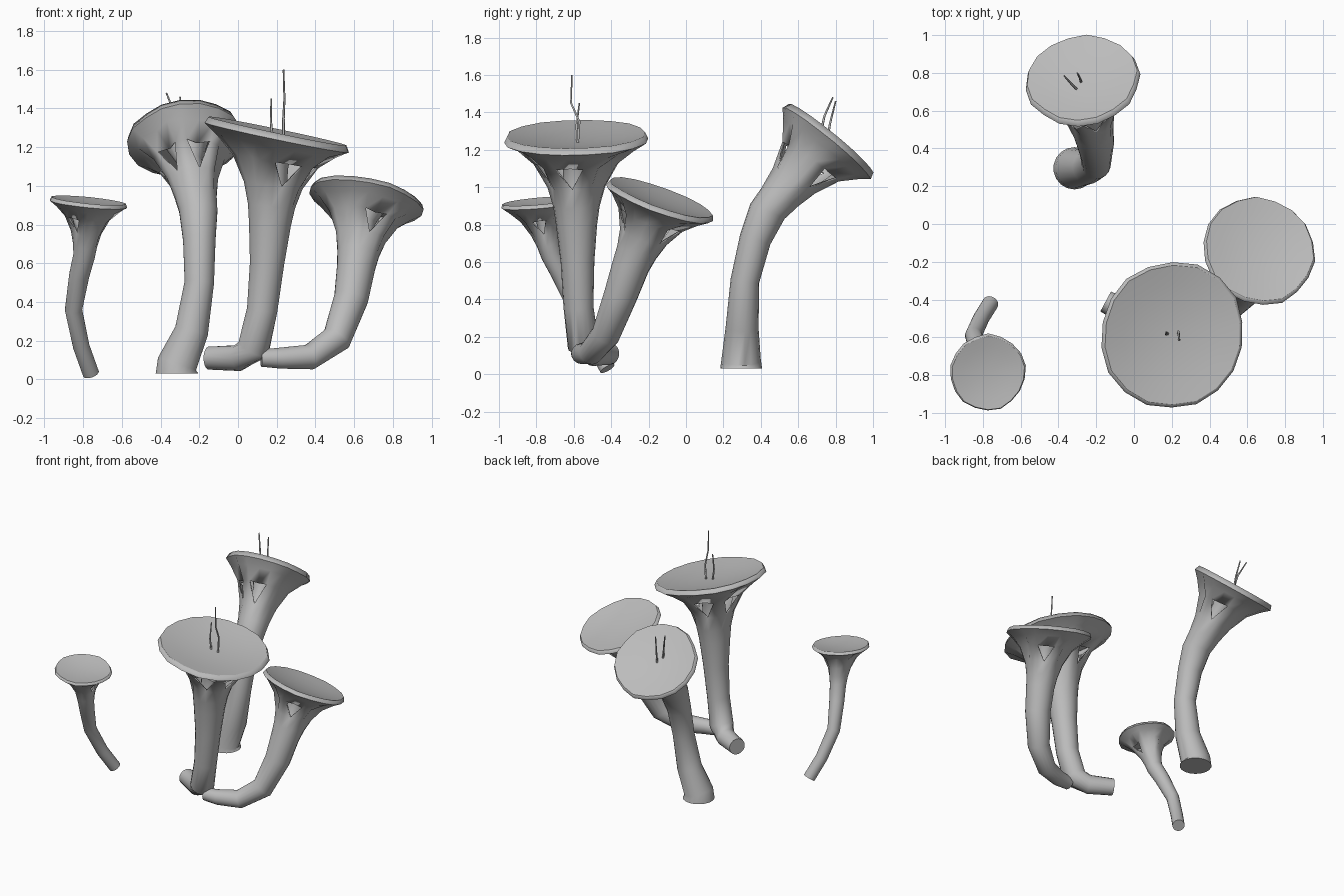
import bpy, bmesh, math, random
from mathutils import Vector

random.seed(4)
SIDES = 18

cube = bpy.data.objects.get("Cube")
if cube:
    bpy.data.objects.remove(cube, do_unlink=True)

grey = bpy.data.materials.new("mushroom grey")
grey.use_nodes = True
COLOUR = (0.5, 0.5, 0.5, 1)
grey.diffuse_color = COLOUR
grey.node_tree.nodes["Principled BSDF"].inputs["Base Color"].default_value = COLOUR

# Funnel profile: height fraction, flare fraction, depth of the grooves between ribs
FUNNEL = [(0.2, 0.05, 0), (0.42, 0.16, 0.1), (0.68, 0.42, 0.2),
          (0.84, 0.76, 0.1), (0.93, 1, 0), (1, 0.94, 0)]


def ring(bm, centre, axis, radius, scale=None):
    """Circle of vertices around an axis, with optional scale per vertex."""
    axis = axis.normalized()
    ref = Vector((0, 1, 0))
    u = (ref - axis * ref.dot(axis)).normalized()
    v = axis.cross(u)
    verts = []
    for i in range(SIDES):
        a = math.tau * i / SIDES
        r = radius * (scale(i) if scale else 1)
        verts.append(bm.verts.new(centre + (u * math.cos(a) + v * math.sin(a)) * r))
    return verts


def bridge(bm, a, b, windows=()):
    """Join two rings, leaving V-shaped openings between the chosen ribs."""
    for i in range(SIDES):
        j = (i + 1) % SIDES
        if i // 3 in windows and i % 3 < 2:
            bm.faces.new((a[i], a[j], b[i] if i % 3 == 0 else b[j]))
        else:
            bm.faces.new((a[i], a[j], b[j], b[i]))


def finish(bm, name, thickness=0):
    mesh = bpy.data.meshes.new(name)
    bm.to_mesh(mesh)
    bm.free()
    obj = bpy.data.objects.new(name, mesh)
    bpy.context.collection.objects.link(obj)
    mesh.materials.append(grey)
    if thickness:
        solid = obj.modifiers.new("wall", "SOLIDIFY")
        solid.thickness = thickness
        solid.offset = -1
    bpy.ops.object.select_all(action="DESELECT")
    obj.select_set(True)
    bpy.context.view_layer.objects.active = obj
    bpy.ops.object.shade_smooth_by_angle(angle=math.radians(50))


def mushroom(name, path, cap_centre, cap_normal, cap_radius, windows):
    points = [Vector(p[:3]) for p in path]
    radii = [p[3] for p in path]
    last = len(points) - 1
    dirs = [(points[min(i + 1, last)] - points[max(i - 1, 0)]).normalized()
            for i in range(last + 1)]
    centre, normal = Vector(cap_centre), Vector(cap_normal).normalized()
    end, end_dir, end_r = points[-1], dirs[-1], radii[-1]
    wobble = [1 + random.uniform(-0.03, 0.02) for _ in range(SIDES)]

    # Stem that spreads into a ribbed funnel with openings between the ribs
    bm = bmesh.new()
    rings = [ring(bm, p, d, r) for p, d, r in zip(points, dirs, radii)]
    bm.faces.new(rings[0][::-1])
    for t, flare, groove in FUNNEL:
        rings.append(ring(bm, end.lerp(centre, t), end_dir.lerp(normal, min(1, t * 1.1)),
                          end_r + (cap_radius - end_r) * flare,
                          lambda i: (1 - groove * (i % 3 == 1))
                          * (wobble[i] if flare > 0.7 else 1)))
    band = len(points) + 1
    for k in range(len(rings) - 1):
        bridge(bm, rings[k], rings[k + 1], windows if k == band else ())
    finish(bm, name + "_stem", 0.014)

    # Inner core seen through the openings
    bm = bmesh.new()
    rings = [ring(bm, end.lerp(centre, t), end_dir.lerp(normal, t), end_r * s)
             for t, s in ((0.1, 0.8), (0.4, 0.65), (0.65, 0.65), (0.88, 1.1))]
    for a, b in zip(rings, rings[1:]):
        bridge(bm, a, b)
    finish(bm, name + "_core")

    # Shallow dished cap
    bm = bmesh.new()
    rim = end_r + (cap_radius - end_r) * FUNNEL[-1][1]
    rings = [ring(bm, centre - normal * rim * drop, normal, rim * s, lambda i: wobble[i])
             for s, drop in ((1, 0), (0.72, 0.05), (0.35, 0.09))]
    for a, b in zip(rings, rings[1:]):
        bridge(bm, a, b)
    hub = bm.verts.new(centre - normal * rim * 0.1)
    for i in range(SIDES):
        bm.faces.new((rings[-1][i], rings[-1][(i + 1) % SIDES], hub))
    finish(bm, name + "_cap")


def thread(name, points):
    curve = bpy.data.curves.new(name, "CURVE")
    curve.dimensions = "3D"
    curve.bevel_depth = 0.007
    curve.bevel_resolution = 1
    curve.use_fill_caps = True
    spline = curve.splines.new("POLY")
    spline.points.add(len(points) - 1)
    for i, (sp, p) in enumerate(zip(spline.points, points)):
        sp.co = (*p, 1)
        sp.radius = 1.1 - 0.5 * i / (len(points) - 1)
    curve.materials.append(grey)
    bpy.context.collection.objects.link(bpy.data.objects.new(name, curve))


# Each path point is x, y, z, radius
mushroom("large_mushroom",
         [(-0.15, -0.41, 0.11, 0.06), (0, -0.49, 0.11, 0.068), (0.08, -0.55, 0.16, 0.085),
          (0.125, -0.575, 0.36, 0.08), (0.15, -0.58, 0.6, 0.09), (0.165, -0.585, 0.8, 0.11)],
         (0.205, -0.587, 1.283), (0.21, -0.03, 1), 0.392, (0, 1, 3, 4))

mushroom("leaning_mushroom",
         [(-0.315, 0.295, 0.03, 0.112), (-0.315, 0.295, 0.08, 0.105), (-0.24, 0.3, 0.25, 0.088),
          (-0.2, 0.315, 0.5, 0.077), (-0.2, 0.37, 0.72, 0.085), (-0.205, 0.435, 0.87, 0.1)],
         (-0.275, 0.775, 1.262), (-0.13, 0.82, 1), 0.302, (1, 2, 3, 5))

mushroom("curved_mushroom",
         [(0.12, -0.57, 0.11, 0.045), (0.22, -0.56, 0.11, 0.055), (0.37, -0.51, 0.115, 0.066),
          (0.51, -0.43, 0.21, 0.077), (0.585, -0.35, 0.42, 0.09), (0.61, -0.295, 0.58, 0.1)],
         (0.667, -0.135, 0.945), (0.2, 0.36, 1), 0.303, (1, 3, 5))

mushroom("small_mushroom",
         [(-0.76, -0.42, 0.03, 0.043), (-0.81, -0.5, 0.17, 0.043), (-0.85, -0.59, 0.36, 0.045),
          (-0.82, -0.67, 0.54, 0.053), (-0.795, -0.72, 0.64, 0.057)],
         (-0.772, -0.79, 0.925), (0.1, -0.09, 1), 0.203, (2, 4))

# Thin threads growing from two of the caps
thread("large_tall_thread", [(0.235, -0.58, 1.22), (0.235, -0.57, 1.35),
                             (0.24, -0.615, 1.45), (0.235, -0.61, 1.6)])
thread("large_short_thread", [(0.18, -0.58, 1.23), (0.17, -0.585, 1.33), (0.172, -0.57, 1.45)])
thread("leaning_long_thread", [(-0.3, 0.71, 1.24), (-0.33, 0.74, 1.38), (-0.37, 0.785, 1.48)])
thread("leaning_short_thread", [(-0.28, 0.75, 1.22), (-0.285, 0.77, 1.34), (-0.3, 0.8, 1.46)])
